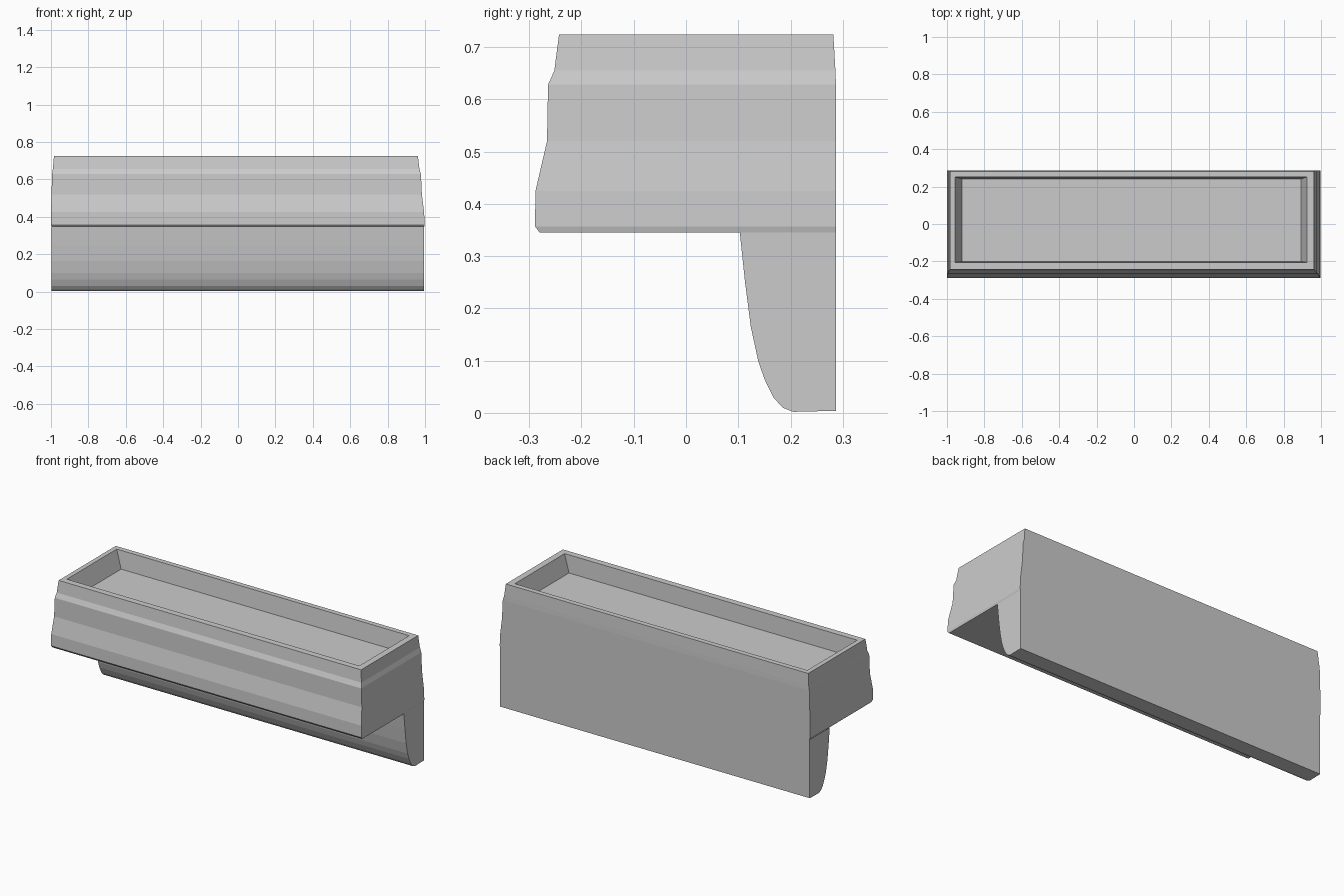
import bpy, bmesh

if "Cube" in bpy.data.objects:
    bpy.data.objects.remove(bpy.data.objects["Cube"])


def finish(name, bm):
    bmesh.ops.remove_doubles(bm, verts=bm.verts, dist=1e-5)
    bmesh.ops.recalc_face_normals(bm, faces=bm.faces)
    mesh = bpy.data.meshes.new(name)
    bm.to_mesh(mesh)
    bm.free()
    obj = bpy.data.objects.new(name, mesh)
    bpy.context.collection.objects.link(obj)
    return obj


def bridge(bm, a, b):
    n = len(a)
    for i in range(n):
        j = (i + 1) % n
        bm.faces.new((a[i], a[j], b[j], b[i]))


# Trough: rectangular rings from the underside up, over the rim, down to the floor
# z, left, right, front, back
LEVELS = [
    (0.345, -0.995, 0.995, -0.280, 0.287),
    (0.357, -1.000, 0.998, -0.289, 0.287),
    (0.425, -1.000, 0.995, -0.288, 0.287),
    (0.520, -0.997, 0.983, -0.266, 0.287),
    (0.628, -0.994, 0.978, -0.264, 0.287),
    (0.655, -0.990, 0.970, -0.252, 0.286),
    (0.724, -0.984, 0.962, -0.243, 0.282),
    (0.724, -0.957, 0.925, -0.206, 0.252),
    (0.622, -0.920, 0.893, -0.200, 0.240),
]
bm = bmesh.new()
rings = []
for z, l, r, f, b in LEVELS:
    rings.append([bm.verts.new(p) for p in ((l, f, z), (r, f, z), (r, b, z), (l, b, z))])
for lo, hi in zip(rings, rings[1:]):
    bridge(bm, lo, hi)
bm.faces.new(rings[-1])
bm.faces.new(rings[0])
finish("trough", bm)

# Back plate: side profile (y, z) with a rounded lower front edge, run full width
PROFILE = [
    (0.287, 0.345), (0.103, 0.345), (0.113, 0.25), (0.124, 0.165), (0.138, 0.10),
    (0.150, 0.065), (0.167, 0.03), (0.185, 0.010), (0.205, 0.002), (0.287, 0.004),
]
bm = bmesh.new()
left, right = ([bm.verts.new((x, y, z)) for y, z in PROFILE] for x in (-0.997, 0.995))
bridge(bm, left, right)
bm.faces.new(left)
bm.faces.new(right)
top = [f for f in bm.faces if all(abs(v.co.z - 0.345) < 1e-4 for v in f.verts)]
bmesh.ops.delete(bm, geom=top, context='FACES_ONLY')
finish("back_plate", bm)
